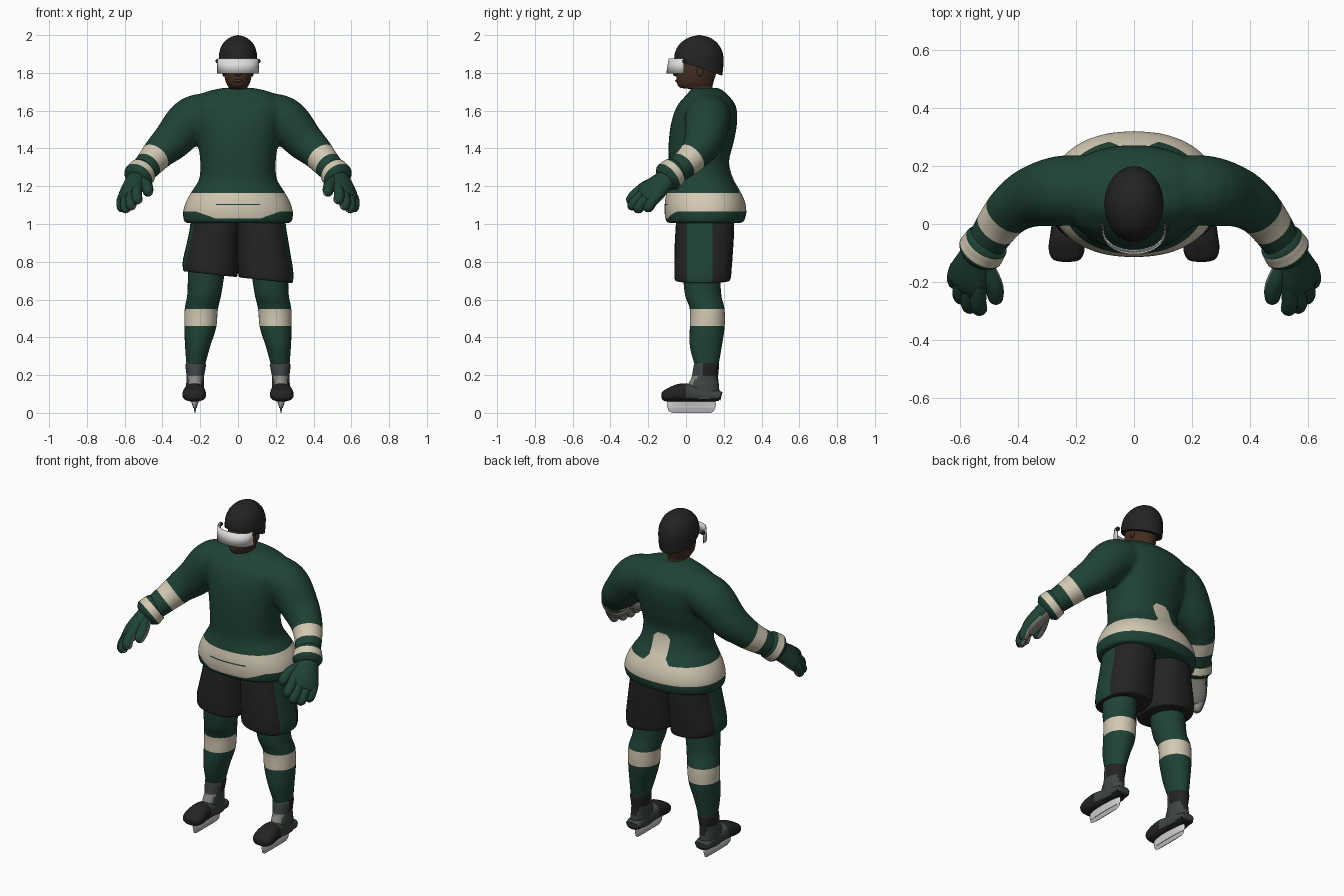
import bpy, bmesh, math
from mathutils import Vector

cube = bpy.data.objects.get("Cube")
if cube:
    bpy.data.objects.remove(cube)


def material(name, *rgb):
    m = bpy.data.materials.new(name)
    m.use_nodes = True
    m.diffuse_color = (*rgb, 1)
    m.node_tree.nodes["Principled BSDF"].inputs["Base Color"].default_value = (*rgb, 1)
    return m


green = material("jersey green", .014, .055, .036)
cream = material("stripe cream", .65, .58, .45)
black = material("matte black", .017, .017, .017)
skin = material("skin brown", .058, .028, .016)
white = material("visor white", .72, .72, .72)
boot_gray = material("boot gray", .05, .058, .058)
palm_gray = material("palm gray", .25, .24, .22)
steel = material("blade steel", .5, .5, .52)


def spline(rows, steps):
    """Smooth interpolation through rows of numbers."""
    rows = [Vector(r) for r in rows]
    out = []
    for i in range(len(rows) - 1):
        a, b, c, d = rows[max(i - 1, 0)], rows[i], rows[i + 1], rows[min(i + 2, len(rows) - 1)]
        for k in range(steps):
            t = k / steps
            out.append(b + (c - a) * (t / 2) + (a * 2 - b * 5 + c * 4 - d) * (t * t / 2)
                       + (b * 3 - a - c * 3 + d) * (t ** 3 / 2))
    return out + [rows[-1]]


def loft(bm, rows, side=(1, 0, 0), upright=True, sides=32, steps=5, power=1.0):
    """Tube through rows of x, y, z, radius along side, radius across it."""
    pts = spline(rows, steps)
    rings = []
    for i, p in enumerate(pts):
        c = p[:3]
        t = Vector((0, 0, 1))
        if not upright:
            t = (Vector(pts[min(i + 1, len(pts) - 1)][:3]) - Vector(pts[max(i - 1, 0)][:3])).normalized()
        u = Vector(side)
        u = (u - t * u.dot(t)).normalized()
        v = t.cross(u)
        ring = []
        for k in range(sides):
            a = math.tau * k / sides
            ca, sa = math.cos(a), math.sin(a)
            x = math.copysign(abs(ca) ** power, ca) * max(p[3], .002)
            y = math.copysign(abs(sa) ** power, sa) * max(p[4], .002)
            ring.append(bm.verts.new(Vector(c) + u * x + v * y))
        rings.append(ring)
    for r, q in zip(rings, rings[1:]):
        for k in range(sides):
            n = (k + 1) % sides
            bm.faces.new((r[k], r[n], q[n], q[k]))
    bm.faces.new(rings[0])
    bm.faces.new(rings[-1])
    return bm


def ball(bm, center, radii):
    made = bmesh.ops.create_uvsphere(bm, u_segments=16, v_segments=10, radius=1)["verts"]
    for v in made:
        v.co = Vector(center) + Vector(a * b for a, b in zip(v.co, radii))
    return bm


def finish(bm, name, mats, rule=None, cuts=(), pair=False):
    """Cut colour borders, colour faces by rule, and make one object or a mirrored pair."""
    bmesh.ops.recalc_face_normals(bm, faces=bm.faces)
    for co, no in cuts:
        bmesh.ops.bisect_plane(bm, geom=bm.verts[:] + bm.edges[:] + bm.faces[:], plane_co=co, plane_no=no)
    bm.normal_update()
    for f in bm.faces:
        f.material_index = rule(f.calc_center_median(), f.normal) if rule else 0
    made = []
    for label in (("left_", "right_") if pair else ("",)):
        if label == "right_":
            for v in bm.verts:
                v.co.x *= -1
            bmesh.ops.reverse_faces(bm, faces=bm.faces)
        me = bpy.data.meshes.new(label + name)
        bm.to_mesh(me)
        for m in mats:
            me.materials.append(m)
        me.shade_smooth()
        me.set_sharp_from_angle(angle=math.radians(45))
        ob = bpy.data.objects.new(label + name, me)
        bpy.context.collection.objects.link(ob)
        made.append(ob)
    bm.free()
    return made


def level(*heights):
    return [((0, 0, h), (0, 0, 1)) for h in heights]


# Jersey: torso and sleeves fused into one skin
bm = bmesh.new()
torso = [(.1, 1.005, .285, .205), (.103, 1.06, .292, .217), (.1, 1.12, .275, .212), (.092, 1.18, .24, .192),
         (.08, 1.24, .205, .17), (.068, 1.33, .2, .16), (.08, 1.43, .213, .172), (.095, 1.53, .235, .175),
         (.108, 1.62, .26, .158), (.112, 1.675, .215, .118), (.11, 1.703, .16, .09), (.1, 1.72, .08, .075)]
loft(bm, [(0, *r) for r in torso], sides=48, power=.9)
sleeve = [(.1, .12, 1.585, .11), (.24, .115, 1.555, .122), (.345, .095, 1.445, .106), (.41, .06, 1.385, .09),
          (.455, .015, 1.335, .079), (.5, -.05, 1.285, .07), (.525, -.09, 1.255, .062)]
for s in (1, -1):
    loft(bm, [(s * x, y, z, r, r) for x, y, z, r in sleeve], side=(0, 0, 1), upright=False)
raw = finish(bm, "jersey_form", [green])[0]
fuse = raw.modifiers.new("fuse", "REMESH")
fuse.mode, fuse.voxel_size = "VOXEL", .01
relax = raw.modifiers.new("relax", "SMOOTH")
relax.factor, relax.iterations = .5, 16
bpy.context.view_layer.update()
fused = raw.evaluated_get(bpy.context.evaluated_depsgraph_get()).to_mesh()
bm = bmesh.new()
bm.from_mesh(fused)
bpy.data.objects.remove(raw)

band_mid = Vector((.458, .01, 1.333))
band_dir = Vector((.09, -.11, -.1)).normalized()


def jersey_color(c, n):
    x = abs(c.x)
    if x > .33:
        return int(abs((Vector((x, c.y, c.z)) - band_mid).dot(band_dir)) < .036)
    # Hem band, dipping at the front around a thin line
    dip = .035 * min(max((.22 - x) / .1, 0), 1) if c.y < .1 else 0
    if 1.065 - dip < c.z < 1.165:
        return int(not (c.y < .1 and x < .12 and 1.1 < c.z < 1.107))
    # Tab on the lower back
    tab = (x < .055 and c.z < 1.32 and x + c.z < 1.35) or x + c.z < 1.25
    return int(c.y > .12 and tab and c.z > 1.1)


cuts = level(1.03, 1.065, 1.1, 1.107, 1.165, 1.32)
for s in (1, -1):
    for offset in (-.036, .036):
        p, d = band_mid + band_dir * offset, band_dir
        cuts.append(((s * p.x, p.y, p.z), (s * d.x, d.y, d.z)))
    cuts += [((s * .22, 0, 1.065), (s * -.035, 0, .1)), ((s * .055, 0, 0), (1, 0, 0)),
             ((0, 0, 1.35), (s, 0, 1)), ((0, 0, 1.25), (s, 0, 1))]
finish(bm, "jersey", [green, cream], jersey_color, cuts)

# Glove cuffs with a cream band
cuff = [(.5, -.055, 1.285, .06), (.506, -.062, 1.28, .076), (.518, -.08, 1.263, .08),
        (.53, -.098, 1.247, .08), (.54, -.113, 1.234, .06)]
bm = loft(bmesh.new(), [(*r, r[-1]) for r in cuff], side=(0, 0, 1), upright=False)
cuff_mid = Vector((.517, -.079, 1.264))
cuff_dir = Vector((.03, -.045, -.038)).normalized()
finish(bm, "glove_cuff", [green, cream], lambda c, n: int(abs((c - cuff_mid).dot(cuff_dir)) < .02),
       [(cuff_mid + cuff_dir * o, cuff_dir) for o in (-.02, .02)], pair=True)

# Gloves: palm, four fingers and thumb
along = Vector((.19, -.77, -.61)).normalized()
across = Vector((.7, .3, -.6))
across = (across - along * across.dot(along)).normalized()
back = along.cross(across).normalized()
wrist = Vector((.538, -.108, 1.232))


def glove_row(a, w, b, r1, r2):
    return (*(wrist + along * a + across * w + back * b), r1, r2)


bm = loft(bmesh.new(), [glove_row(*r) for r in
          [(-.03, 0, 0, .052, .05), (.05, .005, .005, .072, .048), (.11, .01, .005, .083, .045),
           (.15, .01, 0, .075, .034), (.165, .01, 0, .04, .015)]], across, False)
for w, reach in ((-.052, .225), (-.012, .245), (.03, .235), (.07, .195)):
    loft(bm, [glove_row(a, w * (.85 + a), b, r, r) for a, b, r in
              [(.09, .01, .025), (reach - .06, .006, .028), (reach - .02, -.01, .027),
               (reach - .004, -.017, .016), (reach, -.02, .004)]], across, False, sides=14)
loft(bm, [glove_row(a, w, b, r, r) for a, w, b, r in
          [(.03, -.04, -.01, .03), (.09, -.08, -.025, .031), (.145, -.094, -.035, .025),
           (.162, -.096, -.038, .005)]], across, False, sides=14)
finish(bm, "glove", [green, palm_gray], lambda c, n: int(n.dot(back) < -.4), pair=True)

# Shorts with green side panels; the hem hangs lower on the left
bm = loft(bmesh.new(), [(.125, .1, 1.04, .125, .15), (.125, .1, .98, .13, .155), (.135, .095, .88, .138, .155),
                        (.145, .09, .78, .147, .152), (.147, .088, .725, .143, .148), (.147, .088, .718, .13, .135)],
          power=.85)
for ob in finish(bm, "shorts_leg", [black, green],
                 lambda c, n: int(.005 < c.y < .14 and c.x > .16 and n.z > -.7),
                 [((0, y, 0), (0, 1, 0)) for y in (.005, .14)], pair=True):
    for v in ob.data.vertices:
        v.co.z -= .11 * v.co.x * min(max((.95 - v.co.z) / .2, 0), 1)

# Legs in striped socks
bm = loft(bmesh.new(), [(.225, .11, .24, .047, .06), (.214, .105, .35, .066, .084), (.2, .112, .45, .084, .092),
                        (.194, .112, .55, .088, .092), (.178, .09, .63, .09, .096), (.165, .08, .78, .1, .1)])
finish(bm, "sock", [green, cream], lambda c, n: int(.46 < c.z < .55), level(.46, .55), pair=True)

# Skates: boot shaft, foot, holder and runner
bm = loft(bmesh.new(), [(.228, .095, .07, .046, .085), (.228, .092, .14, .047, .083), (.226, .1, .19, .046, .07),
                        (.224, .108, .25, .054, .067), (.224, .108, .268, .048, .06)])


def shaft_color(c, n):
    if c.z > .195 and c.y > .09 or (n.y > .75 and c.z > .145):
        return 1
    return 2 if .145 < c.z < .195 and n.y < -.45 else 0


finish(bm, "boot_shaft", [boot_gray, black, palm_gray], shaft_color,
       level(.145, .195) + [((0, .09, 0), (0, 1, 0))], pair=True)
bm = loft(bmesh.new(), [(.228, .176, .088, .036, .022), (.228, .17, .09, .045, .028), (.228, .07, .1, .048, .042),
                        (.23, -.02, .108, .056, .048), (.232, -.085, .096, .062, .037),
                        (.232, -.12, .087, .048, .025), (.232, -.13, .085, .015, .008)], upright=False, power=.8)
finish(bm, "boot_foot", [black, boot_gray], lambda c, n: int(c.y > 0 and c.z > .08),
       level(.08) + [((0, 0, 0), (0, 1, 0))], pair=True)
bm = loft(bmesh.new(), [(.228, .028, .025, .009, .126), (.228, .028, .045, .015, .13), (.228, .028, .068, .023, .125)])
finish(bm, "blade_holder", [white], pair=True)
bm = loft(bmesh.new(), [(.228, .03, 0, .002, .1), (.228, .028, .012, .004, .122), (.228, .028, .03, .007, .124)])
finish(bm, "blade_runner", [steel], pair=True)

# Head with neck, nose, lips and ears
bm = loft(bmesh.new(), [(0, .1, 1.66, .066, .062), (0, .092, 1.71, .06, .062), (0, .055, 1.722, .05, .086),
                        (0, .048, 1.75, .064, .097), (0, .056, 1.8, .075, .105), (0, .068, 1.88, .08, .11)])
ball(bm, (0, -.05, 1.797), (.017, .02, .016))
ball(bm, (0, -.045, 1.758), (.024, .012, .009))
for s in (1, -1):
    ball(bm, (s * .076, .075, 1.805), (.008, .017, .024))
finish(bm, "head", [skin])

# Helmet, trimmed by a slanted plane that drops to the nape
bm = loft(bmesh.new(), [(0, .08, 1.76, .09, .108), (0, .07, 1.84, .1, .128), (0, .068, 1.9, .1, .128),
                        (0, .068, 1.95, .083, .104), (0, .07, 1.985, .047, .06), (0, .07, 2, .004, .005)])
cut = bmesh.ops.bisect_plane(bm, geom=bm.verts[:] + bm.edges[:] + bm.faces[:], plane_co=(0, -.06, 1.872),
                             plane_no=(0, .09, .26), clear_inner=True)
bmesh.ops.holes_fill(bm, edges=[e for e in bm.edges if e.is_boundary])
finish(bm, "helmet", [black])

# Wraparound visor leaning in at the top, and its side screws
bm = bmesh.new()
columns = []
for k in range(25):
    a = math.pi * k / 24
    columns.append([bm.verts.new((rx * math.cos(a), -.01 - depth * math.sin(a) ** .8, z))
                    for rx, depth, z in ((.109, .092, 1.798), (.107, .08, 1.877))])
for p, q in zip(columns, columns[1:]):
    bm.faces.new((p[0], q[0], q[1], p[1]))
visor = finish(bm, "visor", [white])[0]
shell = visor.modifiers.new("thickness", "SOLIDIFY")
shell.thickness, shell.offset = .004, 0
finish(ball(bmesh.new(), (.108, -.008, 1.862), (.011, .012, .012)), "visor_screw", [black], pair=True)
